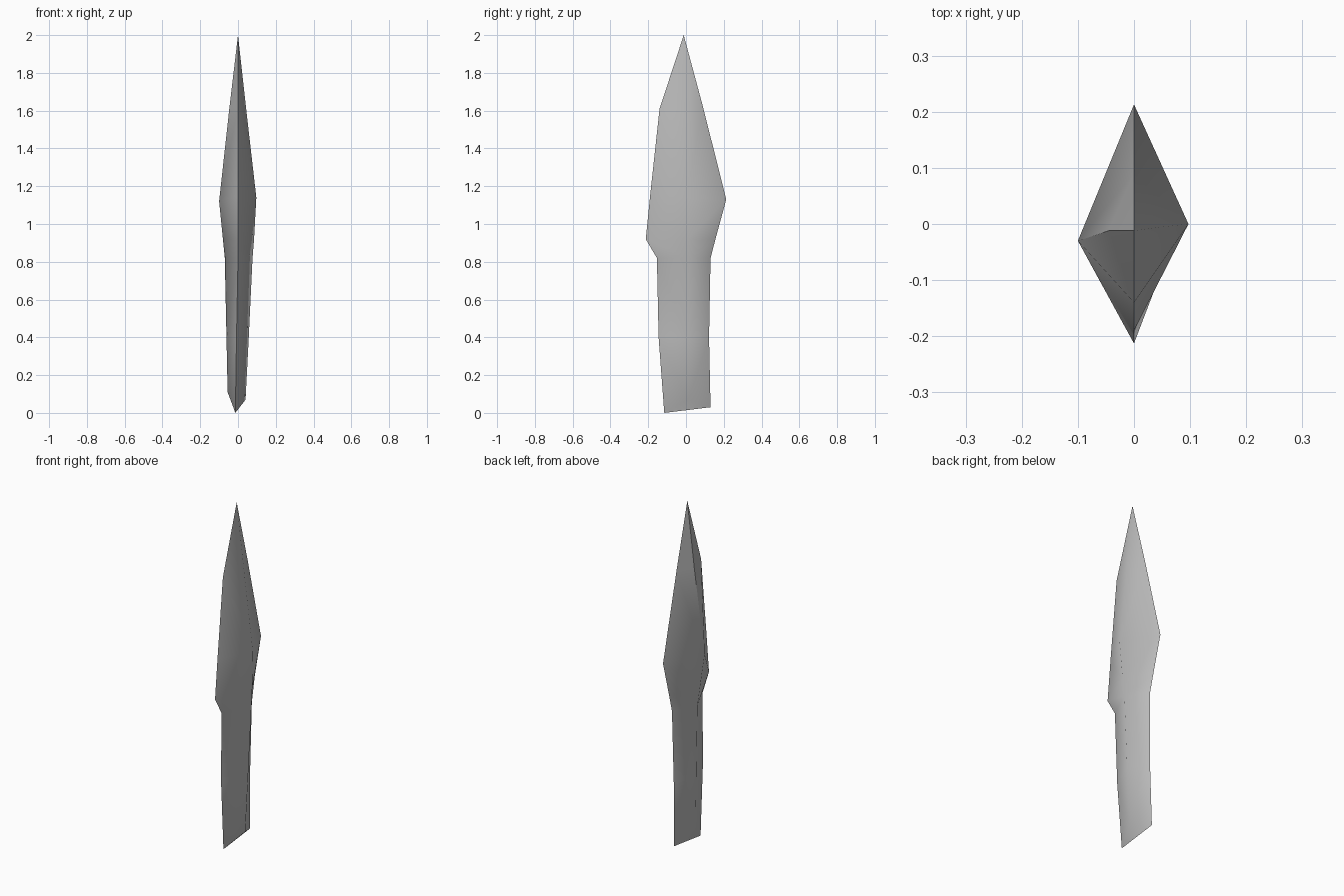
import bpy
import bmesh
import math

cube = bpy.data.objects.get("Cube")
if cube:
    bpy.data.objects.remove(cube, do_unlink=True)

# One plain stone colour
stone = bpy.data.materials.new("grey_stone")
stone.use_nodes = True
grey = (0.5, 0.5, 0.5, 1)
stone.diffuse_color = grey
stone.node_tree.nodes["Principled BSDF"].inputs["Base Color"].default_value = grey

# Diamond cross-sections from top to bottom: front, right, back, left corners
TIP = (0, -0.012, 2)
SECTIONS = [
    [(0, -0.14, 1.61), (0.042, -0.006, 1.62), (0, 0.09, 1.62), (-0.045, -0.012, 1.62)],
    [(0, -0.19, 1.15), (0.097, 0, 1.14), (0, 0.213, 1.13), (-0.1, -0.03, 1.12)],
    [(0, -0.213, 0.92), (0.085, 0.01, 0.92), (0, 0.156, 0.92), (-0.08, -0.014, 0.92)],
    [(0, -0.154, 0.82), (0.077, 0.015, 0.82), (0, 0.13, 0.82), (-0.07, -0.006, 0.82)],
    [(-0.008, -0.145, 0.4), (0.057, 0.012, 0.4), (-0.006, 0.122, 0.4), (-0.061, -0.008, 0.4)],
    [(-0.014, -0.115, 0), (0.04, 0.01, 0.07), (-0.012, 0.13, 0.03), (-0.055, -0.009, 0.11)],
]

bm = bmesh.new()
tip = bm.verts.new(TIP)
rings = [[bm.verts.new(p) for p in section] for section in SECTIONS]

# Pointed top
for i in range(4):
    bm.faces.new((tip, rings[0][i], rings[0][(i + 1) % 4]))

# Faceted sides, each quad split from its front or back ridge down to the side
for level, (upper, lower) in enumerate(zip(rings, rings[1:])):
    for i in range(4):
        j = (i + 1) % 4
        a, b, c, d = upper[i], lower[i], lower[j], upper[j]
        from_first = i % 2 == 0
        if level == 1 and i == 3:
            from_first = not from_first
        if from_first:
            bm.faces.new((a, b, c))
            bm.faces.new((a, c, d))
        else:
            bm.faces.new((a, b, d))
            bm.faces.new((b, c, d))

# Chisel-shaped foot
front, right, back, left = rings[-1]
bm.faces.new((front, back, right))
bm.faces.new((front, left, back))
bmesh.ops.recalc_face_normals(bm, faces=bm.faces)

# Hard ridge on one side of the blade
spine = [tip, rings[0][3], rings[1][3]]
for a, b in zip(spine, spine[1:]):
    bm.edges.get((a, b)).smooth = False

mesh = bpy.data.meshes.new("stone_shard")
bm.to_mesh(mesh)
bm.free()
mesh.materials.append(stone)
shard = bpy.data.objects.new("stone_shard", mesh)
bpy.context.collection.objects.link(shard)

bpy.ops.object.select_all(action="DESELECT")
shard.select_set(True)
bpy.context.view_layer.objects.active = shard
bpy.ops.object.shade_smooth_by_angle(angle=math.radians(60), keep_sharp_edges=True)
